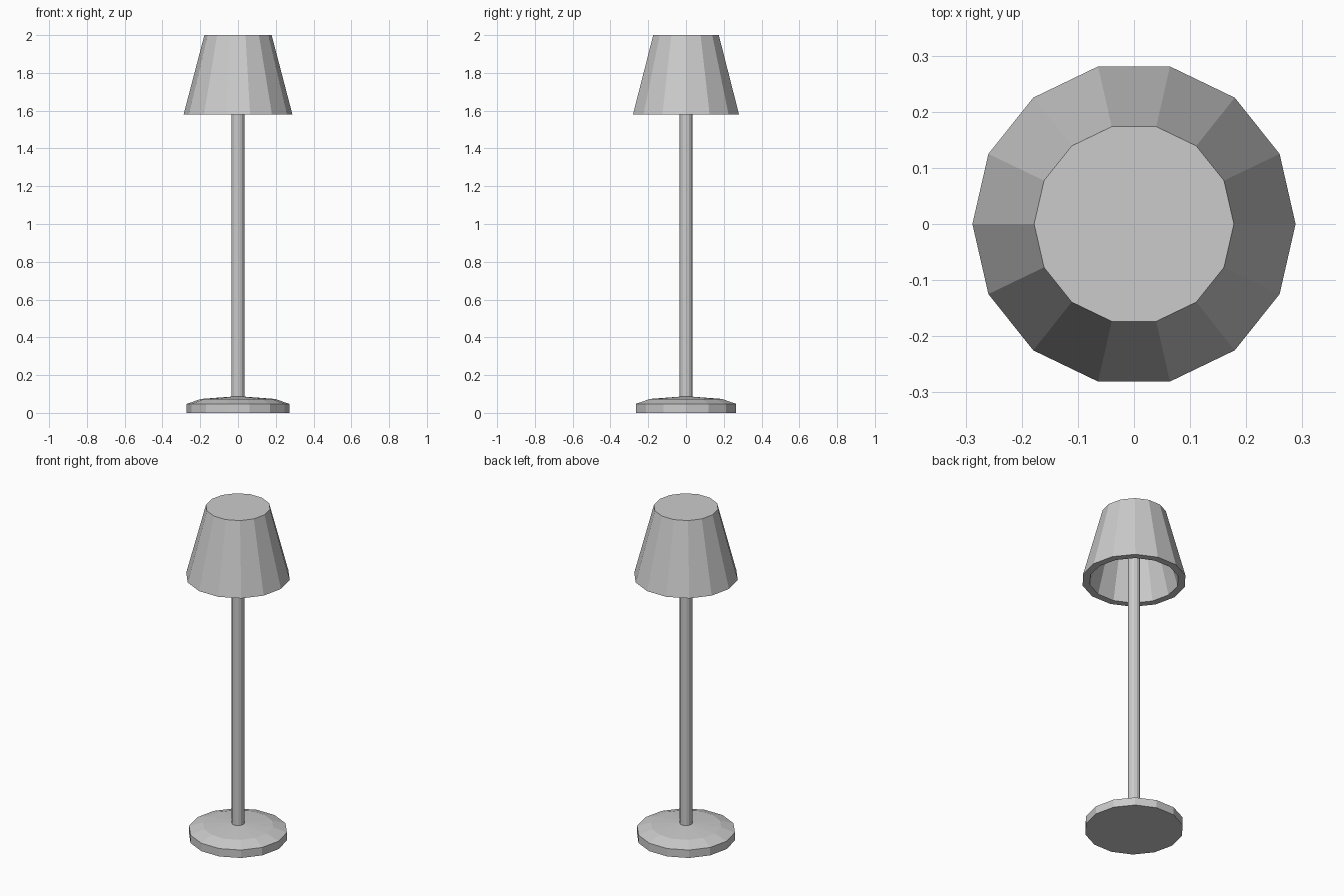
import bpy, bmesh
from math import cos, sin, tau

if "Cube" in bpy.data.objects:
    bpy.data.objects.remove(bpy.data.objects["Cube"])

SIDES = 14


def lathe(name, profile):
    """Revolve (radius, z) points into a flat-faced solid, capping both ends."""
    bm = bmesh.new()
    rings = [[bm.verts.new((r * cos(tau * i / SIDES), r * sin(tau * i / SIDES), z))
              for i in range(SIDES)] for r, z in profile]
    for a, b in zip(rings, rings[1:]):
        for i in range(SIDES):
            j = (i + 1) % SIDES
            bm.faces.new((a[i], a[j], b[j], b[i]))
    bm.faces.new(rings[0])
    bm.faces.new(rings[-1])
    bmesh.ops.recalc_face_normals(bm, faces=bm.faces)
    mesh = bpy.data.meshes.new(name)
    bm.to_mesh(mesh)
    bm.free()
    obj = bpy.data.objects.new(name, mesh)
    bpy.context.collection.objects.link(obj)
    return obj


# Weighted foot with a shallow domed top
lathe("base", [(0.272, 0), (0.272, 0.048), (0.195, 0.074), (0.034, 0.086)])

# Slim upright running up inside the shade
lathe("pole", [(0.035, 0.08), (0.035, 1.965)])

# Tapered shade: inner ceiling, inner wall, bottom rim, outer wall, closed top
lathe("shade", [(0.145, 1.96), (0.247, 1.58), (0.288, 1.58), (0.178, 2.0)])
